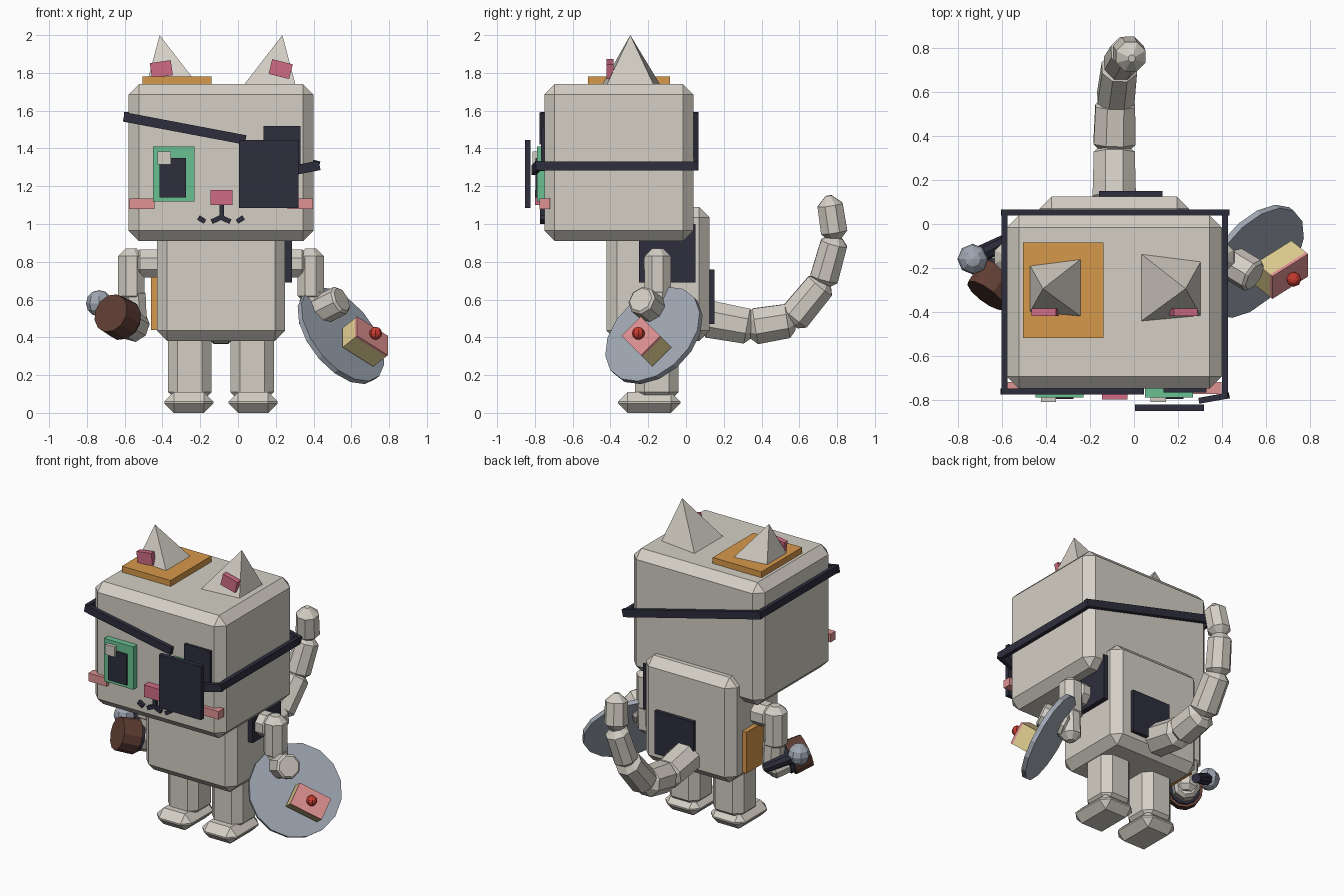
import bpy, bmesh, math
from mathutils import Vector, Matrix

if "Cube" in bpy.data.objects:
    bpy.data.objects.remove(bpy.data.objects["Cube"])


def srgb(r, g, b):
    return tuple(((c / 255 + 0.055) / 1.055) ** 2.4 for c in (r, g, b)) + (1.0,)


MATS = {}
for name, col in {
    "cream": (212, 207, 197), "navy": (46, 46, 62), "orange": (214, 152, 74),
    "green": (106, 192, 145), "rose": (208, 108, 132), "pale_pink": (224, 146, 146),
    "sponge": (224, 206, 144), "brown": (96, 62, 52), "steel": (160, 168, 180),
    "red": (200, 60, 48),
}.items():
    MATS[name] = bpy.data.materials.new(name)
    MATS[name].diffuse_color = srgb(*col)


def finish(bm, name, mat, matrix=None):
    if matrix is not None:
        bm.transform(matrix)
    bmesh.ops.recalc_face_normals(bm, faces=bm.faces)
    me = bpy.data.meshes.new(name)
    bm.to_mesh(me)
    bm.free()
    me.materials.append(MATS[mat])
    ob = bpy.data.objects.new(name, me)
    bpy.context.collection.objects.link(ob)
    return ob


def solid_box(size, bevel=0):
    bm = bmesh.new()
    bmesh.ops.create_cube(bm, size=1)
    bmesh.ops.scale(bm, vec=size, verts=bm.verts)
    if bevel:
        bmesh.ops.bevel(bm, geom=bm.edges[:], offset=bevel, segments=1, affect='EDGES')
    return bm


def box(name, mat, x, y, z, bevel=0, tilt=0):
    """Box from (min, max) ranges, optionally tilted about y."""
    size = [r[1] - r[0] for r in (x, y, z)]
    mid = Vector([(r[0] + r[1]) / 2 for r in (x, y, z)])
    rot = Matrix.Rotation(math.radians(tilt), 4, 'Y')
    return finish(solid_box(size, bevel), name, mat, Matrix.Translation(mid) @ rot)


def frame(origin, u, v, n):
    m = Matrix((u, v, n)).transposed().to_4x4()
    m.translation = origin
    return m


def strip(name, mat, p0, p1, height, thick):
    """Flat strap between two points, kept upright."""
    p0, p1 = Vector(p0), Vector(p1)
    u = (p1 - p0).normalized()
    side = Vector((0, 0, 1)).cross(u).normalized()
    bm = solid_box(((p1 - p0).length, thick, height))
    return finish(bm, name, mat, frame((p0 + p1) / 2, u, side, u.cross(side)))


def rod(name, mat, p0, p1, r, r2=None, sides=8, bevel=0):
    """Faceted cylinder between two points with optional chamfered ends."""
    p0, p1 = Vector(p0), Vector(p1)
    d = p1 - p0
    bm = bmesh.new()
    bmesh.ops.create_cone(bm, cap_ends=True, segments=sides, radius1=r,
                          radius2=r if r2 is None else r2, depth=d.length)
    bmesh.ops.rotate(bm, verts=bm.verts, matrix=Matrix.Rotation(math.pi / sides, 3, 'Z'))
    if bevel:
        rims = [e for e in bm.edges if abs(e.verts[0].co.z - e.verts[1].co.z) < 1e-4]
        bmesh.ops.bevel(bm, geom=rims, offset=bevel, segments=1, affect='EDGES')
    rot = Vector((0, 0, 1)).rotation_difference(d).to_matrix().to_4x4()
    return finish(bm, name, mat, Matrix.Translation((p0 + p1) / 2) @ rot)


def ball(name, mat, c, r):
    bm = bmesh.new()
    bmesh.ops.create_uvsphere(bm, u_segments=8, v_segments=6, radius=r)
    return finish(bm, name, mat, Matrix.Translation(c))


CX = -0.09  # symmetry axis of the body

# Head and torso
box("head", "cream", (-0.58, 0.40), (-0.75, 0.04), (0.91, 1.74), 0.055)
box("torso", "cream", (-0.43, 0.25), (-0.42, 0.125), (0.38, 1.09), 0.055)
box("back_panel", "navy", (-0.16, 0.13), (0.11, 0.15), (0.47, 0.76))
box("right_panel", "navy", (0.24, 0.285), (-0.25, 0.05), (0.69, 1.0))
box("left_panel", "orange", (-0.46, -0.42), (-0.29, 0.01), (0.44, 0.72))

for side, s in (("left", -1), ("right", 1)):
    # Legs and feet
    c = CX + s * 0.165
    box(side + "_leg", "cream", (c - 0.115, c + 0.115), (-0.27, -0.04), (0.06, 0.44), 0.05)
    c = CX + s * 0.17
    box(side + "_foot", "cream", (c - 0.13, c + 0.13), (-0.36, -0.03), (0, 0.11), 0.05)

    # Ears: leaning pyramids
    bm = bmesh.new()
    base = [bm.verts.new((CX + s * px, py, 1.735)) for px, py in
            ((0.12, -0.135), (0.395, -0.17), (0.395, -0.42), (0.12, -0.445))]
    tip = bm.verts.new((CX + s * 0.325, -0.295, 2.0))
    bm.faces.new(base)
    for i in range(4):
        bm.faces.new((base[i], base[(i + 1) % 4], tip))
    finish(bm, side + "_ear", "cream")
    c = CX + s * 0.316
    box(side + "_inner_ear", "rose", (c - 0.056, c + 0.056), (-0.42, -0.385),
        (1.78, 1.86), tilt=14 if s > 0 else -8)

    # Eyes
    c = CX + s * 0.25
    box(side + "_eye", "green", (c - 0.11, c + 0.11), (-0.79, -0.74), (1.12, 1.41))
    box(side + "_pupil", "navy", (c - 0.075, c + 0.065), (-0.798, -0.78), (1.14, 1.35))
    box(side + "_eye_glint", "cream", (c - 0.085, c - 0.015), (-0.812, -0.785), (1.315, 1.385))

    # Cheeks
    c = CX + s * 0.42
    box(side + "_cheek", "pale_pink", (c - 0.068, c + 0.068), (-0.775, -0.72), (1.08, 1.135))

    # Mouth curls
    pts = [(0, 1.035), (0.05, 1.012), (0.085, 1.012), (0.12, 1.035)]
    for i, (a, b) in enumerate(((0, 1), (2, 3))):
        p, q = pts[a], pts[b]
        strip(f"{side}_mouth_{i}", "navy", (CX + s * p[0], -0.758, p[1]),
              (CX + s * q[0], -0.758, q[1]), 0.026, 0.03)

    # Shoulders
    rod(side + "_shoulder", "cream", (CX + s * 0.30, -0.15, 0.79),
        (CX + s * 0.46, -0.15, 0.79), 0.08, bevel=0.03)

box("nose", "rose", (-0.145, -0.03), (-0.80, -0.74), (1.10, 1.18))
box("mouth_stem", "navy", (-0.099, -0.074), (-0.772, -0.74), (1.03, 1.10))
box("ear_patch", "orange", (-0.505, -0.14), (-0.52, -0.085), (1.73, 1.78))

# Eye patch, brow and strap around the head
box("eye_patch", "navy", (0.005, 0.32), (-0.853, -0.822), (1.085, 1.445))
box("brow_plate", "navy", (0.135, 0.33), (-0.768, -0.74), (1.28, 1.52))
HI, LO = 1.567, 1.307
strip("strap_front", "navy", (-0.605, -0.763, HI), (0.04, -0.763, 1.445), 0.05, 0.027)
strip("strap_left", "navy", (-0.59, -0.77, HI), (-0.59, 0.065, HI), 0.05, 0.026)
strip("strap_back", "navy", (-0.60, 0.053, HI), (0.43, 0.053, LO), 0.05, 0.027)
strip("strap_right", "navy", (0.415, -0.79, LO), (0.415, 0.05, LO), 0.05, 0.026)
strip("strap_front_end", "navy", (0.30, -0.805, 1.285), (0.43, -0.782, 1.31), 0.05, 0.027)

# Arms
rod("left_upper_arm", "cream", (-0.565, -0.15, 0.87), (-0.565, -0.15, 0.58), 0.076, bevel=0.04)
rod("left_forearm", "cream", (-0.555, -0.15, 0.66), (-0.545, -0.15, 0.41), 0.07, bevel=0.03)
rod("left_hand", "cream", (-0.53, -0.12, 0.45), (-0.60, -0.23, 0.49), 0.085, bevel=0.02)
rod("right_upper_arm", "cream", (0.385, -0.15, 0.87), (0.385, -0.15, 0.58), 0.076, bevel=0.04)
rod("right_forearm", "cream", (0.395, -0.15, 0.68), (0.385, -0.15, 0.43), 0.07, bevel=0.04)
rod("right_hand", "cream", (0.41, -0.155, 0.53), (0.55, -0.24, 0.60), 0.08, bevel=0.012)

# Brown cup and ball-ended stick in the left hand
d = Vector((-0.55, -0.75, 0.3)).normalized()
c = Vector((-0.64, -0.28, 0.51))
rod("cup", "brown", c - d * 0.06, c + d * 0.06, 0.112, 0.105, sides=12)
rod("cup_band", "navy", c - d * 0.085, c - d * 0.058, 0.095, sides=12)
rod("stick_handle", "navy", (-0.55, -0.06, 0.475), (-0.72, -0.15, 0.57), 0.03, 0.042)
ball("stick_ball", "steel", (-0.735, -0.16, 0.58), 0.07)

# Tilted tray with a slice of cake and a cherry
u = Vector((0, 0.707, 0.707)).normalized()
n = Vector((0.663, -0.511, 0.544))
n = (n - u * n.dot(u)).normalized()
v = n.cross(u)
tray = Vector((0.545, -0.17, 0.41))
rod("tray", "steel", tray - n * 0.015, tray + n * 0.015, 0.295, sides=16)
top = Vector((0.712, -0.239, 0.408))
finish(solid_box((0.145, 0.218, 0.10)), "cake_sponge", "sponge", frame(top - n * 0.065, u, v, n))
finish(solid_box((0.145, 0.218, 0.015)), "cake_icing", "pale_pink", frame(top - n * 0.0075, u, v, n))
ball("cherry", "red", top + n * 0.025, 0.034)

# Tail of chamfered segments
joints = [(-0.09, 0.10, 0.50), (-0.09, 0.345, 0.455), (-0.085, 0.56, 0.49),
          (-0.065, 0.725, 0.69), (-0.03, 0.79, 0.92), (-0.01, 0.755, 1.15)]
for i, r in enumerate((0.108, 0.104, 0.092, 0.082, 0.077)):
    a, b = Vector(joints[i]), Vector(joints[i + 1])
    e = (b - a).normalized() * 0.012
    rod(f"tail_{i + 1}", "cream", a - e, b + (e if i < 4 else e * 0), r, r * 0.93,
        bevel=0.035 if i < 4 else 0.05)

for m in bpy.data.materials:
    if m.users and not m.is_grease_pencil:
        m.use_nodes = True
        m.node_tree.nodes["Principled BSDF"].inputs["Base Color"].default_value = m.diffuse_color
